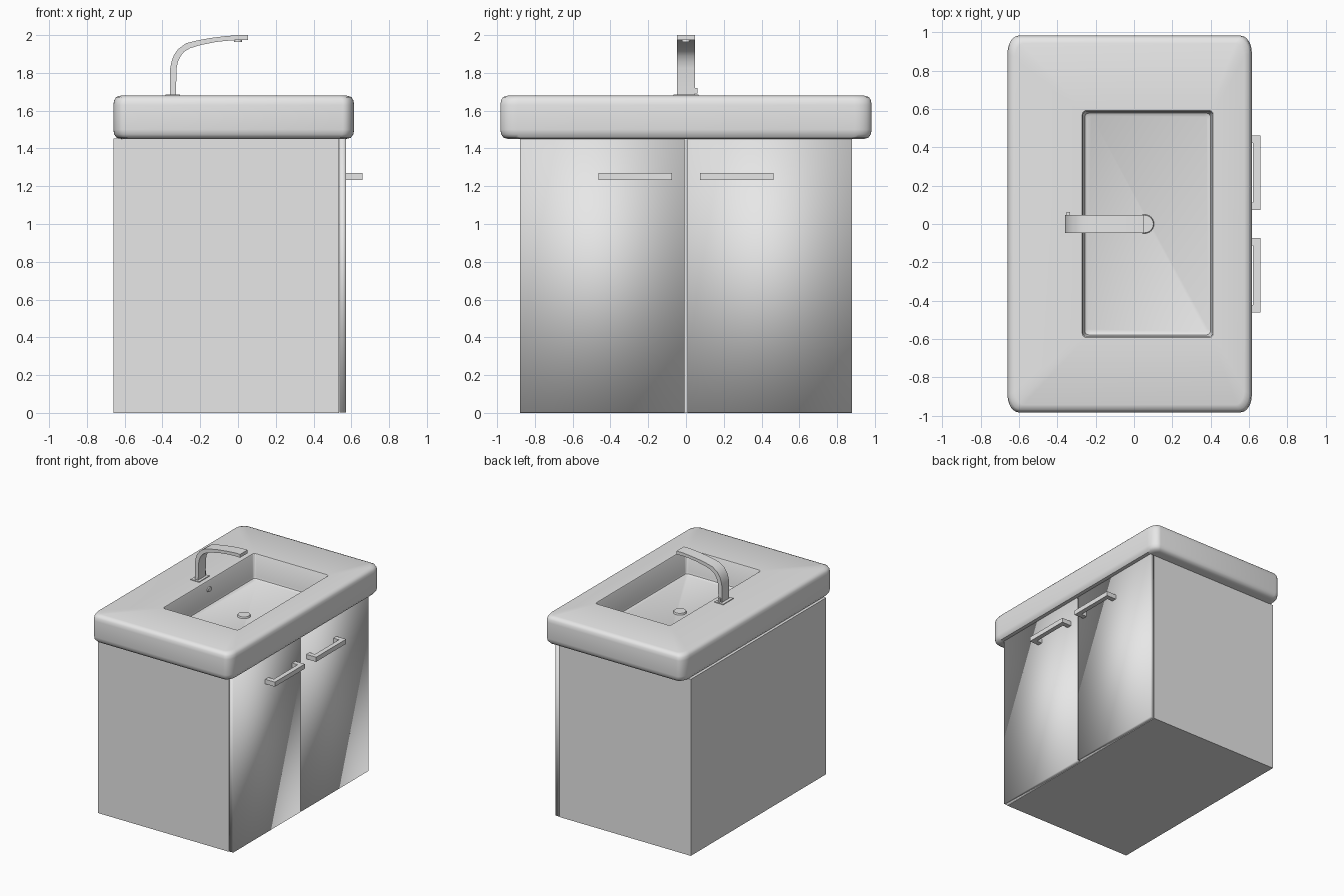
import bpy, bmesh, math
from mathutils import Matrix

if "Cube" in bpy.data.objects:
    bpy.data.objects.remove(bpy.data.objects["Cube"])

grey = bpy.data.materials.new("light grey")
grey.diffuse_color = (0.8, 0.8, 0.8, 1)
grey.use_nodes = True
grey.node_tree.nodes["Principled BSDF"].inputs["Base Color"].default_value = grey.diffuse_color


def finish(name, bm, smooth=None):
    bmesh.ops.recalc_face_normals(bm, faces=bm.faces)
    me = bpy.data.meshes.new(name)
    bm.to_mesh(me)
    bm.free()
    me.materials.append(grey)
    ob = bpy.data.objects.new(name, me)
    bpy.context.collection.objects.link(ob)
    if smooth:
        bpy.ops.object.select_all(action='DESELECT')
        ob.select_set(True)
        bpy.context.view_layer.objects.active = ob
        bpy.ops.object.shade_smooth_by_angle(angle=math.radians(smooth))
    return ob


def box(name, x0, x1, y0, y1, z0, z1, smooth_all=False):
    bm = bmesh.new()
    bmesh.ops.create_cube(bm, size=1)
    for v in bm.verts:
        v.co = (x0 if v.co.x < 0 else x1, y0 if v.co.y < 0 else y1,
                z0 if v.co.z < 0 else z1)
    if smooth_all:
        for f in bm.faces:
            f.smooth = True
    return finish(name, bm)


def rounded_loop(x0, x1, y0, y1, rx, ry, z, n=6):
    pts = []
    for cx, cy, start in ((x1 - rx, y1 - ry, 0), (x0 + rx, y1 - ry, 90),
                          (x0 + rx, y0 + ry, 180), (x1 - rx, y0 + ry, 270)):
        for i in range(n + 1):
            a = math.radians(start + 90 * i / n)
            pts.append((cx + rx * math.cos(a), cy + ry * math.sin(a), z))
    return pts


def extrude_profile(name, pts, y0, y1, smooth):
    bm = bmesh.new()
    a = [bm.verts.new((x, y0, z)) for x, z in pts]
    b = [bm.verts.new((x, y1, z)) for x, z in pts]
    n = len(pts)
    bm.faces.new(a)
    bm.faces.new(b)
    for i in range(n):
        j = (i + 1) % n
        bm.faces.new((a[i], a[j], b[j], b[i]))
    return finish(name, bm, smooth)


def disc(name, centre, r, depth, axis='Z', sy=1.0, seg=24):
    bm = bmesh.new()
    bmesh.ops.create_cone(bm, cap_ends=True, segments=seg, radius1=r, radius2=r * 0.92, depth=depth)
    rot = Matrix.Rotation(math.pi / 2, 4, 'Y') if axis == 'X' else Matrix()
    m = Matrix.Translation(centre) @ Matrix.Diagonal((1, sy, 1, 1)) @ rot
    bmesh.ops.transform(bm, matrix=m, verts=bm.verts)
    return finish(name, bm, 40)


# countertop with sunken basin: one loft from underside, round the edge, into the bowl
loops = []
for inset, z in ((0.045, 1.45), (0.018, 1.456), (0.004, 1.475), (0, 1.50),
                 (0, 1.63), (0.004, 1.655), (0.015, 1.672), (0.04, 1.68)):
    loops.append(rounded_loop(-0.66 + inset, 0.615 - inset, -0.983 + inset, 0.983 - inset,
                              0.06 - inset * 0.4, 0.09 - inset * 0.4, z))
for inset, z in ((0, 1.68), (0.004, 1.674), (0.01, 1.50), (0.014, 1.484), (0.028, 1.476)):
    loops.append(rounded_loop(-0.27 + inset, 0.413 - inset, -0.592 + inset, 0.592 - inset,
                              0.02, 0.02, z))
bm = bmesh.new()
rings = [[bm.verts.new(p) for p in loop] for loop in loops]
count = len(rings[0])
for r, s in zip(rings, rings[1:]):
    for i in range(count):
        j = (i + 1) % count
        bm.faces.new((r[i], r[j], s[j], s[i]))
bm.faces.new(rings[0])
bm.faces.new(rings[-1])
finish("countertop_basin", bm, 40)

# cabinet body
box("cabinet_body", -0.66, 0.535, -0.88, 0.88, 0, 1.452)

# doors and U-shaped handles, mirrored across y = 0
for side, s in (("left", -1), ("right", 1)):
    ya, yb = sorted((s * 0.007, s * 0.88))
    box(side + "_door", 0.537, 0.572, ya, yb, 0.003, 1.452, smooth_all=True)
    c = s * 0.268
    bm = bmesh.new()
    prof = [(0.57, -0.195), (0.66, -0.195), (0.66, 0.195), (0.57, 0.195),
            (0.57, 0.155), (0.622, 0.155), (0.622, -0.155), (0.57, -0.155)]
    low = bm.faces.new([bm.verts.new((x, c + y, 1.232)) for x, y in prof])
    ext = bmesh.ops.extrude_face_region(bm, geom=[low])
    new = [g for g in ext["geom"] if isinstance(g, bmesh.types.BMVert)]
    bmesh.ops.translate(bm, verts=new, vec=(0, 0, 0.038))
    finish(side + "_handle", bm)

# tap: base plate, curved flat spout, outlet and small side lever
box("tap_base", -0.385, -0.307, -0.066, 0.066, 1.676, 1.686)
outer = [(-0.36, 1.68), (-0.36, 1.82), (-0.352, 1.86), (-0.34, 1.893), (-0.318, 1.925),
         (-0.275, 1.957), (-0.22, 1.971), (-0.15, 1.984), (-0.07, 1.994), (0.0, 2.0), (0.053, 2.0)]
inner = [(0.053, 1.973), (-0.015, 1.973), (-0.07, 1.969), (-0.12, 1.963), (-0.20, 1.947),
         (-0.255, 1.93), (-0.285, 1.912), (-0.303, 1.89), (-0.318, 1.86), (-0.325, 1.825), (-0.329, 1.68)]
extrude_profile("tap_spout", outer + inner, -0.048, 0.048, 35)
disc("tap_outlet", (0.0, 0, 1.969), 0.022, 0.01)
box("tap_lever", -0.352, -0.335, 0.046, 0.062, 1.69, 1.72)

# drain plug and overflow cap
disc("drain_plug", (0.055, 0, 1.482), 0.05, 0.014)
disc("overflow_cap", (-0.262, 0, 1.61), 0.02, 0.012, 'X', 1.5)
